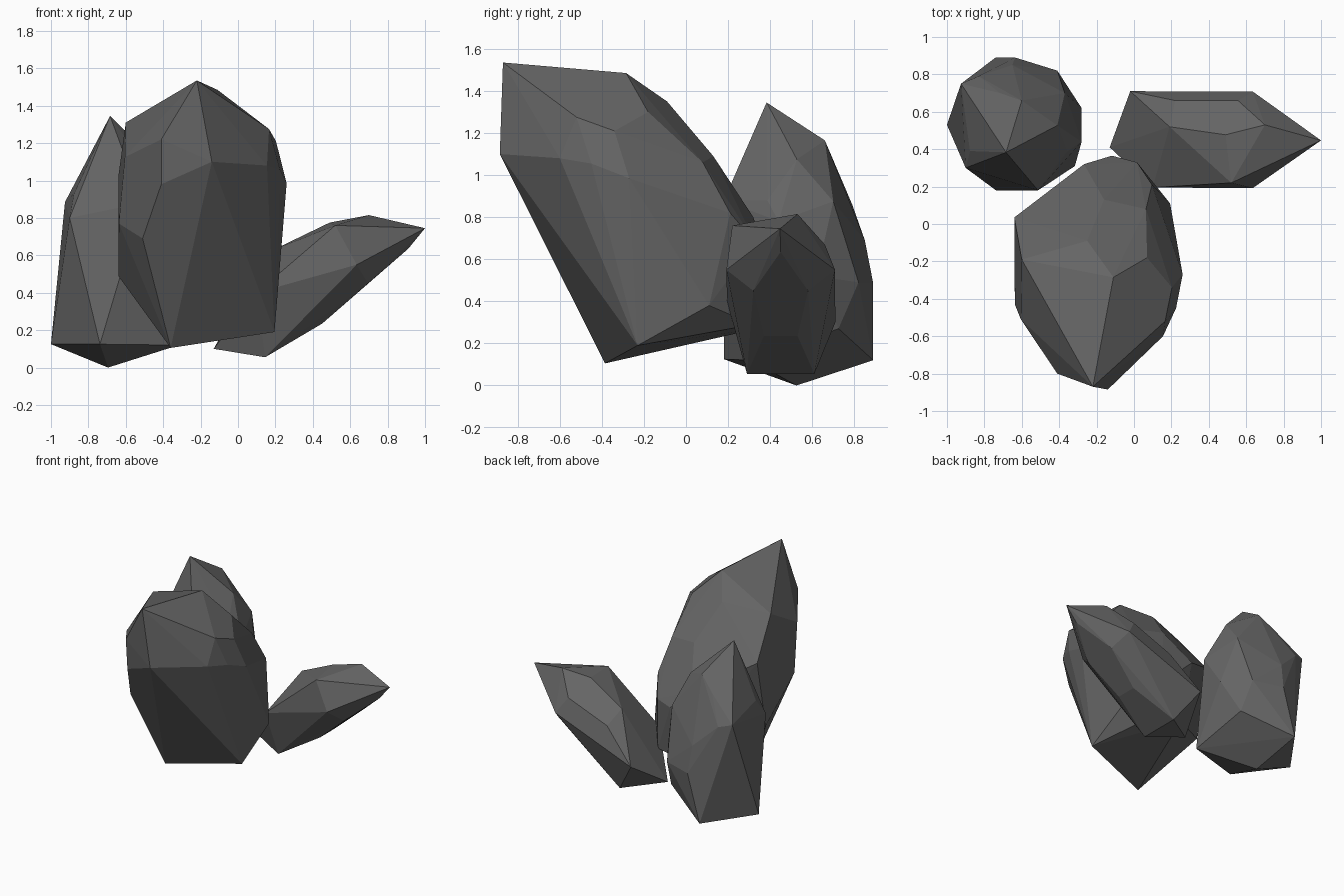
import bpy, bmesh, math

# One flat stone colour
stone = bpy.data.materials.new("dark grey stone")
stone.diffuse_color = (0.13, 0.13, 0.13, 1)


def mirrored(points, centre_y):
    """Add a copy of the points reflected across the plane y = centre_y."""
    return points + [(x, 2 * centre_y - y, z) for x, y, z in points]


def rock(name, *groups):
    """Faceted convex stone wrapped around groups of corner points."""
    bm = bmesh.new()
    for group in groups:
        for p in group:
            bm.verts.new(p)
    bmesh.ops.convex_hull(bm, input=bm.verts[:])
    loose = [v for v in bm.verts if not v.link_faces]
    bmesh.ops.delete(bm, geom=loose, context='VERTS')
    # merge nearly coplanar triangles into cut facets
    bmesh.ops.dissolve_limit(bm, angle_limit=math.radians(2.5),
                             verts=bm.verts[:], edges=bm.edges[:])
    bmesh.ops.recalc_face_normals(bm, faces=bm.faces[:])
    mesh = bpy.data.meshes.new(name)
    bm.to_mesh(mesh)
    bm.free()
    mesh.materials.append(stone)
    obj = bpy.data.objects.new(name, mesh)
    bpy.context.collection.objects.link(obj)
    return obj


# Large stone leaning forward
large_foot = [(-.36, -.385, .105), (.195, -.23, .19), (-.15, .34, .27),
              (.02, .32, .29), (.193, .11, .38), (-.64, -.07, .49)]
large_waist = [(.21, -.07, .585), (-.51, -.6, .69), (-.637, -.43, .77),
               (-.118, .365, .66), (.016, .33, .68), (-.267, .32, .8),
               (.096, .21, .82), (-.41, -.78, .98), (.26, -.27, .985)]
large_shoulder = [(-.64, .035, 1.02), (.064, .08, 1.06), (-.16, .13, 1.09),
                  (.225, -.45, 1.055), (.155, -.6, 1.08), (-.605, -.51, 1.125),
                  (.203, -.34, 1.21), (.166, -.52, 1.275), (-.41, -.8, 1.22)]
large_crown = [(-.14, -.885, 1.1), (-.6, -.19, 1.31), (.07, -.18, 1.3),
               (-.25, -.09, 1.35), (-.11, -.285, 1.485), (-.22, -.87, 1.535)]
rock("large_stone", large_foot, large_waist, large_shoulder, large_crown)

# Upright stone at the back left
upright_foot = [(-.695, .525, 0), (-1, .53, .125), (-.738, .18, .125),
                (-.316, .31, .12), (-.74, .89, .12), (-.38, .725, .27)]
upright_waist = [(-.636, .89, .485), (-.41, .82, .49), (-.28, .62, .52),
                 (-.28, .44, .78), (-.65, .85, .69)]
upright_shoulder = [(-.9, .3, .8), (-.513, .18, .88), (-.877, .39, .93),
                    (-.925, .75, .885), (-.83, .79, .86), (-.37, .7, .875),
                    (-.358, .387, .88)]
upright_crown = [(-.717, .7, 1.06), (-.41, .527, 1.075), (-.6, .66, 1.165),
                 (-.684, .383, 1.345)]
rock("upright_stone", upright_foot, upright_waist, upright_shoulder, upright_crown)

# Low stone pointing out to the right, underside symmetrical
low_underside = mirrored([(.145, .29, .055), (.45, .37, .235),
                          (.695, .32, .45), (.635, .192, .55)], .45)
low_back_end = [(-.13, .41, .1), (-.02, .71, .3), (.1, .195, .4)]
low_top = [(.22, .66, .54), (.19, .52, .63), (.556, .66, .67), (.52, .22, .76),
           (.49, .477, .775), (.7, .53, .815), (.91, .45, .635), (1, .447, .745)]
rock("low_stone", low_underside, low_back_end, low_top)
